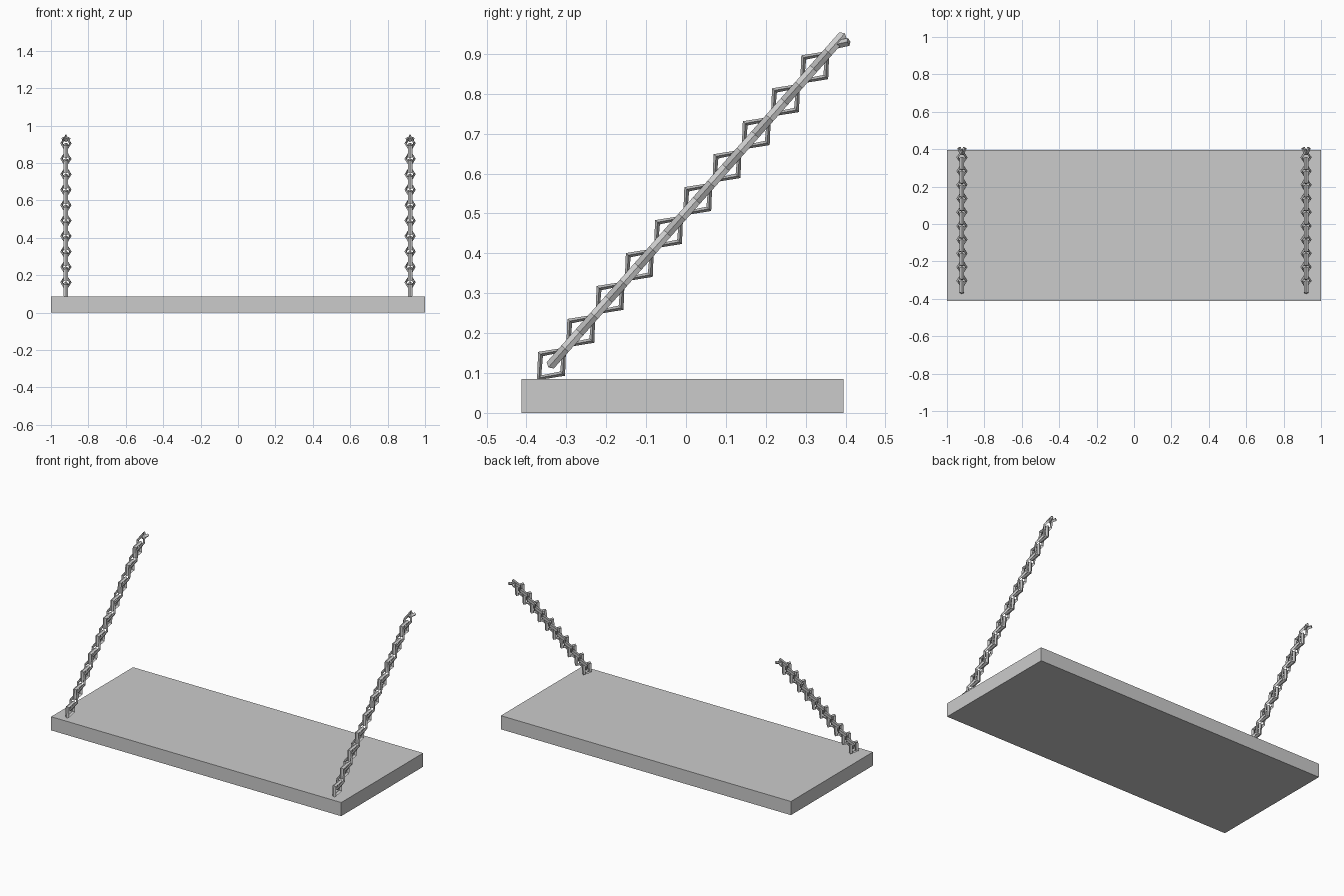
import bpy, bmesh, math
from mathutils import Vector, Matrix

if "Cube" in bpy.data.objects:
    bpy.data.objects.remove(bpy.data.objects["Cube"])

CHAIN_X = 0.92
FIRST = Vector((CHAIN_X, -0.337, 0.123))
STEP = Vector((0, 0.0733, 0.0826))
ALONG = STEP.normalized()
SIDE = Vector((1, 0, 0))
ACROSS = SIDE.cross(ALONG)


def add_ring(bm, centre, u, v, a, b, wall, depth):
    """Four-cornered link: corners along u and v, diamond cross-section."""
    n = u.cross(v)
    rings = []
    for i in range(4):
        t = math.pi / 2 * i
        c, s = math.cos(t), math.sin(t)
        loop = []
        for dr, dn in ((0, 0), (-wall, depth), (-2 * wall, 0), (-wall, -depth)):
            p = centre + u * c * (a + dr) + v * s * (b + dr) + n * dn
            loop.append(bm.verts.new(p))
        rings.append(loop)
    for i in range(4):
        r, q = rings[i], rings[(i + 1) % 4]
        for j in range(4):
            k = (j + 1) % 4
            bm.faces.new((r[j], q[j], q[k], r[k]))


def add_bar(bm, p, q, radius):
    """Four-sided bar between two points."""
    d = q - p
    m = Matrix.Translation((p + q) / 2) @ d.to_track_quat('Z', 'Y').to_matrix().to_4x4()
    bmesh.ops.create_cone(bm, cap_ends=True, segments=4, radius1=radius,
                          radius2=radius, depth=d.length, matrix=m)


def finish(bm, name):
    bmesh.ops.recalc_face_normals(bm, faces=bm.faces)
    me = bpy.data.meshes.new(name)
    bm.to_mesh(me)
    bm.free()
    ob = bpy.data.objects.new(name, me)
    bpy.context.collection.objects.link(ob)
    return ob


# Seat board
bm = bmesh.new()
bmesh.ops.create_cube(bm, size=1, matrix=Matrix.Translation((0, -0.0085, 0.0425))
                      @ Matrix.Diagonal((2, 0.807, 0.085, 1)))
finish(bm, "seat")

# Chain of alternating links, mirrored to the other side
bm = bmesh.new()
for i in range(10):
    c = FIRST + STEP * i
    add_ring(bm, c, ALONG, ACROSS, 0.055, 0.045, 0.008, 0.012)
    add_ring(bm, c + STEP * 0.46, ALONG, SIDE, 0.063, 0.03, 0.007, 0.012)

# Small open end hook at the top
base = Vector((CHAIN_X, 0.372, 0.922))
for s in (-1, 1):
    add_bar(bm, base, Vector((CHAIN_X + s * 0.016, 0.408, 0.930)), 0.010)

chain = finish(bm, "chains")
mir = chain.modifiers.new("mirror", 'MIRROR')
mir.use_axis = (True, False, False)
